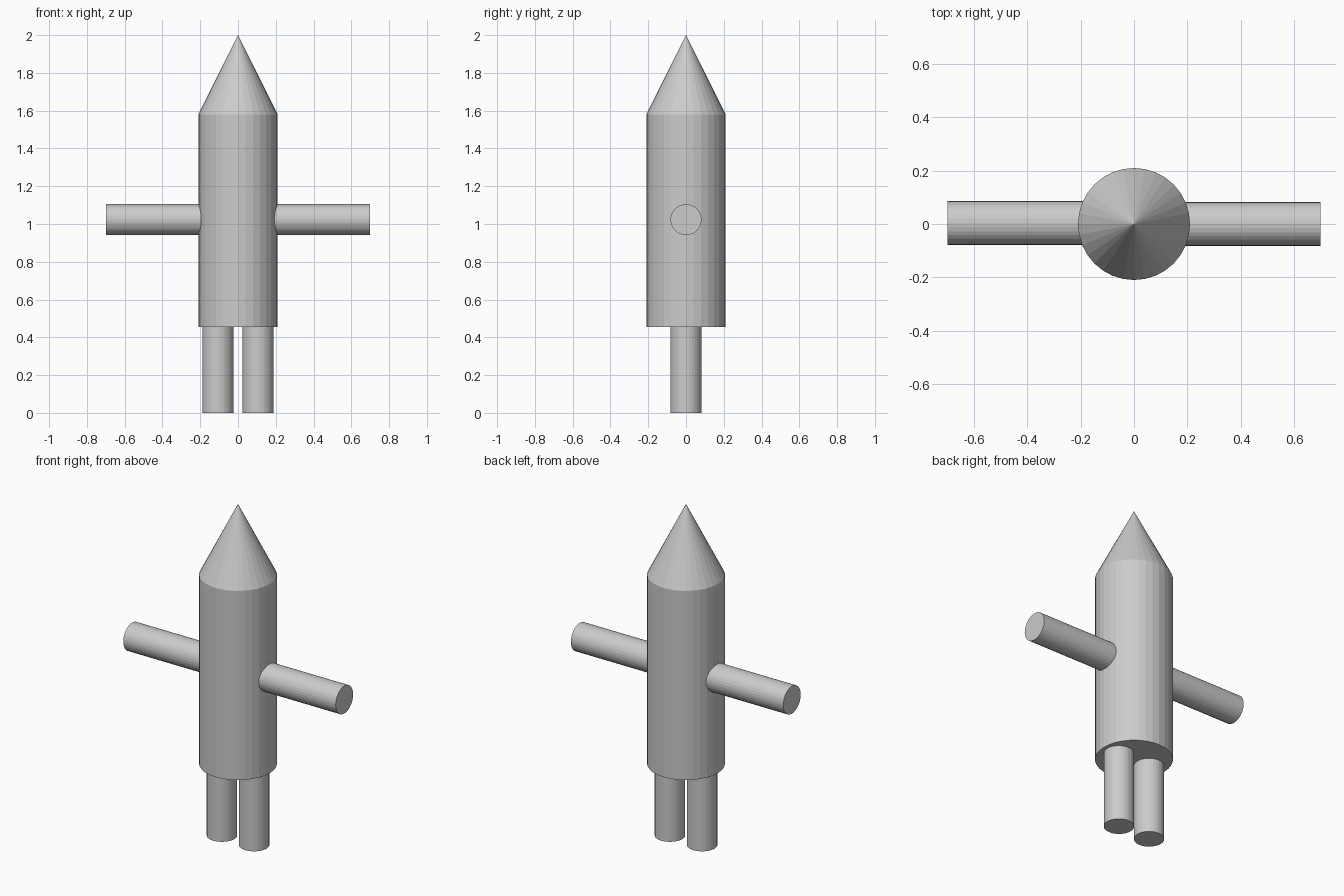
import bpy
from math import pi

cube = bpy.data.objects.get("Cube")
if cube:
    bpy.data.objects.remove(cube, do_unlink=True)

grey = bpy.data.materials.new("plain_grey")
grey.use_nodes = True
colour = (0.6, 0.6, 0.6, 1)
grey.diffuse_color = colour
grey.node_tree.nodes["Principled BSDF"].inputs["Base Color"].default_value = colour


def tube(name, radius, length, centre, tilt=0.0, tip=None):
    """Flat-faced cylinder, or a cone when a tip radius is given."""
    bpy.ops.mesh.primitive_cone_add(
        vertices=32, radius1=radius, radius2=radius if tip is None else tip,
        depth=length, location=centre, rotation=(0, tilt, 0))
    part = bpy.context.object
    part.name = name
    part.data.materials.append(grey)
    return part


BODY_R, LIMB_R = 0.21, 0.082
HIP, SHOULDER, TOP = 0.455, 1.58, 2.0

# Body and pointed nose
tube("body", BODY_R, SHOULDER - HIP, (0, 0, (HIP + SHOULDER) / 2))
tube("nose_cone", BODY_R, TOP - SHOULDER, (0, 0, (TOP + SHOULDER) / 2), tip=0)

# Paired arms and legs
for side, s in (("left", 1), ("right", -1)):
    tube(side + "_arm", LIMB_R, 0.6, (s * 0.4, 0.002 - s * 0.002, 1.023), tilt=s * pi / 2)
    tube(side + "_leg", LIMB_R, HIP, (s * 0.106, 0, HIP / 2))
